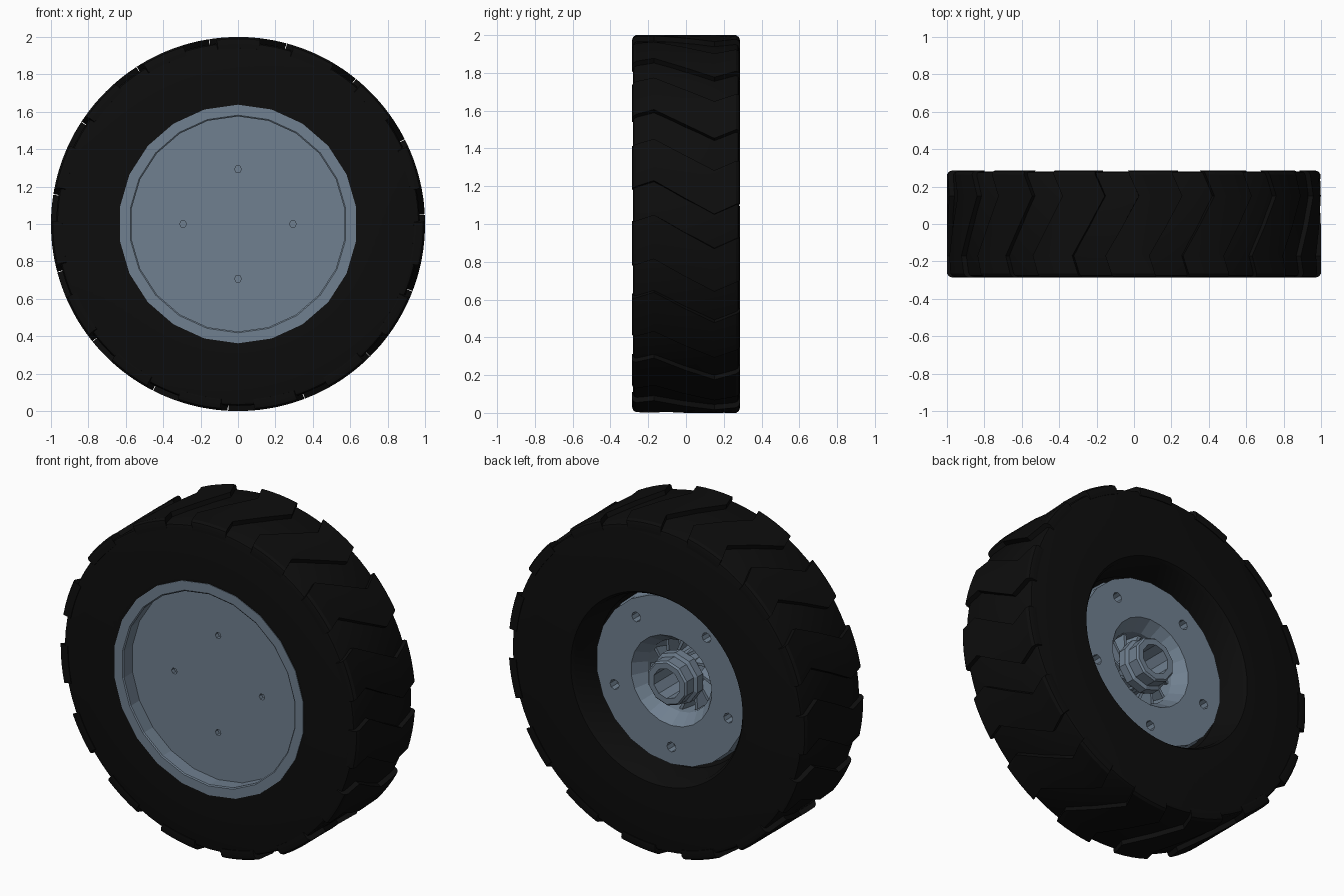
import bpy, bmesh, math
from mathutils import Vector

if "Cube" in bpy.data.objects:
    bpy.data.objects.remove(bpy.data.objects["Cube"])


def material(name, color):
    m = bpy.data.materials.new(name)
    m.diffuse_color = (*color, 1)
    m.use_nodes = True
    m.node_tree.nodes["Principled BSDF"].inputs["Base Color"].default_value = m.diffuse_color
    return m


BLACK = material("black_rubber", (0.004, 0.004, 0.004))
STEEL = material("slate_steel", (0.162, 0.216, 0.279))


def polar(r, deg, y):
    """Point on the wheel, whose axle runs along y at z = 1."""
    a = math.radians(deg)
    return Vector((r * math.cos(a), y, 1 + r * math.sin(a)))


def finish(bm, name, mat, smooth=False):
    bmesh.ops.remove_doubles(bm, verts=bm.verts, dist=1e-5)
    bmesh.ops.recalc_face_normals(bm, faces=bm.faces)
    me = bpy.data.meshes.new(name)
    bm.to_mesh(me)
    bm.free()
    me.materials.append(mat)
    ob = bpy.data.objects.new(name, me)
    bpy.context.collection.objects.link(ob)
    if smooth:
        bpy.ops.object.select_all(action='DESELECT')
        ob.select_set(True)
        bpy.context.view_layer.objects.active = ob
        bpy.ops.object.shade_smooth_by_angle(angle=math.radians(30))
    return ob


def lathe(name, profile, sides, mat, closed=True, smooth=False, start=90):
    """Turn a profile of (radius, y) points around the axle."""
    bm = bmesh.new()
    rings = []
    for r, y in profile:
        if r == 0:
            rings.append([bm.verts.new(polar(0, 0, y))] * sides)
        else:
            rings.append([bm.verts.new(polar(r, start + 360 * i / sides, y))
                          for i in range(sides)])
    pairs = list(zip(rings, rings[1:]))
    if closed:
        pairs.append((rings[-1], rings[0]))
    for a, b in pairs:
        for i in range(sides):
            j = (i + 1) % sides
            quad = list(dict.fromkeys((a[i], a[j], b[j], b[i])))
            if len(quad) > 2:
                bm.faces.new(quad)
    return finish(bm, name, mat, smooth)


def pegs(name, count, ring, start, radius, y0, y1, sides=6):
    """Ring of small prisms parallel to the axle."""
    bm = bmesh.new()
    for k in range(count):
        c = polar(ring, start + 360 * k / count, 0)
        ends = []
        for y in (y0, y1):
            ends.append([bm.verts.new((c.x + radius * math.cos(math.tau * i / sides), y,
                                       c.z + radius * math.sin(math.tau * i / sides)))
                         for i in range(sides)])
        bm.faces.new(ends[0])
        bm.faces.new(ends[1])
        for i in range(sides):
            j = (i + 1) % sides
            bm.faces.new((ends[0][i], ends[0][j], ends[1][j], ends[1][i]))
    return finish(bm, name, STEEL)


# Tire carcass: flat sidewalls, shallow tread floor, sloped rear opening
lathe("tire", [(0.62, -0.276), (0.95, -0.28), (0.965, -0.275), (0.972, -0.26),
               (0.972, 0.26), (0.965, 0.275), (0.95, 0.28), (0.575, 0.28),
               (0.56, 0.26), (0.53, 0.08), (0.49, 0.05), (0.62, -0.2)],
      90, BLACK, smooth=True)

# Tread lugs: zigzag blocks running across the full width
LUGS, SPAN, STEPS = 15, 13.5, 4
stations = [(-0.285, 0.975, 0), (-0.28, 0.99, 0.2), (-0.265, 1.0, 0.5), (-0.17, 1.0, 2.3),
            (-0.01, 1.0, -3), (0.15, 1.0, -8), (0.265, 1.0, -5), (0.28, 0.99, -4.8),
            (0.285, 0.975, -4.6)]
bm = bmesh.new()
for k in range(LUGS):
    base = k * 360 / LUGS - 13
    top, low = [], []
    for y, r, shift in stations:
        angles = [base + shift + SPAN * s / STEPS for s in range(STEPS + 1)]
        top.append([bm.verts.new(polar(r, a, y)) for a in angles])
        low.append([bm.verts.new(polar(0.94, a, y)) for a in angles])
    n = len(stations)
    for i in range(n - 1):
        for s in range(STEPS):
            for g in (top, low):
                bm.faces.new((g[i][s], g[i][s + 1], g[i + 1][s + 1], g[i + 1][s]))
        for s in (0, STEPS):
            bm.faces.new((top[i][s], top[i + 1][s], low[i + 1][s], low[i][s]))
    for i in (0, n - 1):
        for s in range(STEPS):
            bm.faces.new((top[i][s], top[i][s + 1], low[i][s + 1], low[i][s]))
finish(bm, "tread_lugs", BLACK, smooth=True)

# Rim: recessed front disc, front flange, rear mounting face and hub cavity
rim = lathe("rim", [(0, -0.19), (0.578, -0.19), (0.575, -0.275), (0.582, -0.28), (0.638, -0.28),
                    (0.638, -0.25), (0.6, -0.2), (0.503, 0.1), (0.503, 0.14),
                    (0.27, 0.14), (0.215, 0.06), (0.205, -0.1), (0, -0.1)],
            22, STEEL, closed=False)

# Bolt holes in the front disc and the rear mounting face
for cutter in (pegs("front_hole_cutter", 4, 0.293, 0, 0.019, -0.22, -0.165),
               pegs("rear_hole_cutter", 5, 0.40, -90, 0.03, 0.08, 0.17, 8)):
    cutter.hide_render = True
    cutter.hide_viewport = False
    cutter.display_type = 'WIRE'
    mod = rim.modifiers.new(cutter.name, 'BOOLEAN')
    mod.operation = 'DIFFERENCE'
    mod.solver = 'EXACT'
    mod.object = cutter

# Hub: hollow axle tube with a collar
lathe("hub_tube", [(0.09, -0.1), (0.09, 0.185), (0.125, 0.185), (0.135, 0.175), (0.135, 0.11),
                   (0.155, 0.1), (0.155, 0.05), (0.13, 0.04), (0.13, -0.1)], 10, STEEL)

# Slanted ribs between the hub and the cavity wall
bm = bmesh.new()
RIBS = 12
for k in range(RIBS):
    a = 360 * k / RIBS
    corners = []
    for y, twist in ((-0.1, 0), (0.04, 14)):
        for r, lean in ((0.125, 0), (0.21, 18)):
            for half in (-4, 4):
                corners.append(bm.verts.new(polar(r, a + twist + lean + half * 0.14 / r, y)))
    c = corners
    for f in ((0, 1, 3, 2), (4, 5, 7, 6), (0, 1, 5, 4), (2, 3, 7, 6), (0, 2, 6, 4), (1, 3, 7, 5)):
        bm.faces.new([c[i] for i in f])
finish(bm, "hub_ribs", STEEL)
